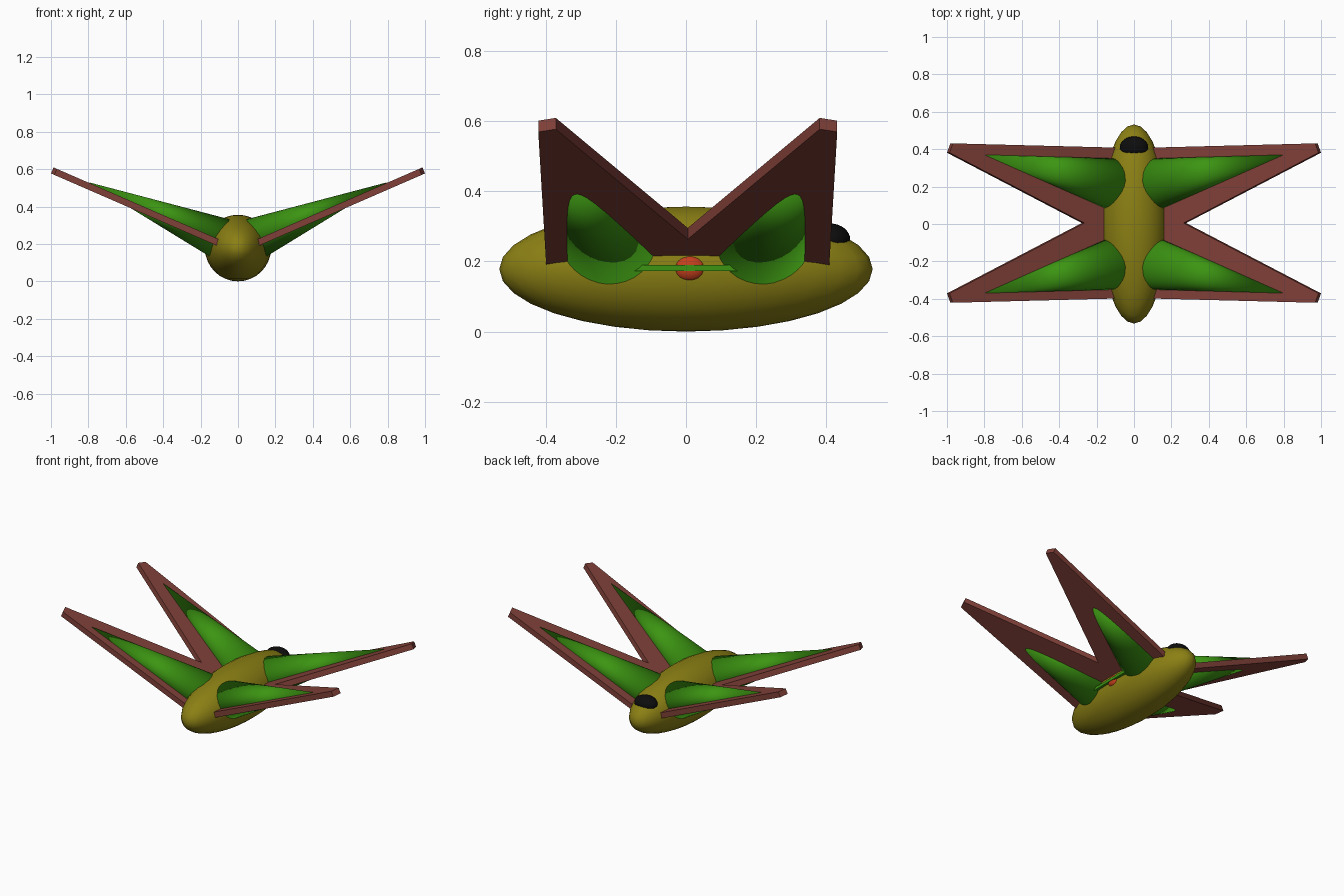
import bpy, bmesh, math
from mathutils import Matrix, Vector

cube = bpy.data.objects.get("Cube")
if cube:
    bpy.data.objects.remove(cube, do_unlink=True)


def material(name, rgb):
    m = bpy.data.materials.new(name)
    m.use_nodes = True
    colour = (*rgb, 1.0)
    m.diffuse_color = colour
    m.node_tree.nodes["Principled BSDF"].inputs["Base Color"].default_value = colour
    return m


OLIVE = material("olive", (0.26, 0.215, 0.007))
GREEN = material("leaf green", (0.045, 0.3, 0.006))
BROWN = material("red brown", (0.22, 0.052, 0.04))
RED = material("orange red", (0.55, 0.05, 0.012))
BLACK = material("black", (0.004, 0.004, 0.004))


def finish(name, bm, mat, smooth):
    bmesh.ops.recalc_face_normals(bm, faces=bm.faces)
    for f in bm.faces:
        f.smooth = smooth
    mesh = bpy.data.meshes.new(name)
    bm.to_mesh(mesh)
    bm.free()
    mesh.materials.append(mat)
    obj = bpy.data.objects.new(name, mesh)
    bpy.context.collection.objects.link(obj)
    return obj


def ellipsoid(name, centre, radii, mat):
    bm = bmesh.new()
    place = Matrix.Translation(centre) @ Matrix.Diagonal((*radii, 1))
    bmesh.ops.create_uvsphere(bm, u_segments=32, v_segments=16, radius=1, matrix=place)
    finish(name, bm, mat, True)


def wing_plate(name, side):
    # V-shaped plate covering a front and a back wing, tilted upward
    tilt = math.radians(23.5)
    half = [(0.05, 0.402), (0.975, 0.426), (0.993, 0.376)]
    outline = [(x, -y) for x, y in half] + [(0.272, 0)] + [(x, y) for x, y in reversed(half)]
    bm = bmesh.new()
    up = Vector((-side * math.sin(tilt), 0, math.cos(tilt))) * 0.035
    verts = [bm.verts.new(Vector((side * x, y + 0.005, 0.161 + x * math.tan(tilt))) - up / 2)
             for x, y in outline]
    face = bm.faces.new(verts)
    top = bmesh.ops.extrude_face_region(bm, geom=[face], use_keep_orig=True)["geom"]
    bmesh.ops.translate(bm, vec=up, verts=[v for v in top if isinstance(v, bmesh.types.BMVert)])
    finish(name, bm, BROWN, False)


def wing_cone(name, side, end):
    # flattened cone running from inside the body out along the wing
    base = Vector((0.05, 0.2, 0.21))
    tip = Vector((0.8, 0.37, 0.53))
    axis = tip - base
    length = axis.length
    axis.normalize()
    across = Vector((0, 0, 1)).cross(axis).normalized()
    up = axis.cross(across)
    frame = Matrix((across * 0.152, up * 0.12, axis)).transposed().to_4x4()
    mirror = Matrix.Diagonal((side, end, 1, 1))
    place = mirror @ Matrix.Translation((base + tip) / 2) @ frame
    bm = bmesh.new()
    bmesh.ops.create_cone(bm, cap_ends=True, segments=32, radius1=1, radius2=0,
                          depth=length, matrix=place)
    bmesh.ops.remove_doubles(bm, verts=bm.verts, dist=0.0001)
    finish(name, bm, GREEN, True)


def side_bar(name, side):
    bm = bmesh.new()
    place = Matrix.Translation((side * 0.178, 0, 0.181)) @ Matrix.Diagonal((0.024, 0.32, 0.018, 1))
    bmesh.ops.create_cube(bm, size=1, matrix=place)
    finish(name, bm, GREEN, False)


# Body and dark dome near the back end
ellipsoid("body", (0, 0, 0.178), (0.177, 0.532, 0.178), OLIVE)
ellipsoid("dark_dome", (0, 0.41, 0.262), (0.076, 0.058, 0.046), BLACK)

# Wings and side details
for label, side in (("left", 1), ("right", -1)):
    wing_plate(label + "_wing_plate", side)
    wing_cone(label + "_front_wing_cone", side, -1)
    wing_cone(label + "_back_wing_cone", side, 1)
    ellipsoid(label + "_side_button", (side * 0.165, 0.01, 0.18), (0.023, 0.045, 0.036), RED)
    side_bar(label + "_side_bar", side)
